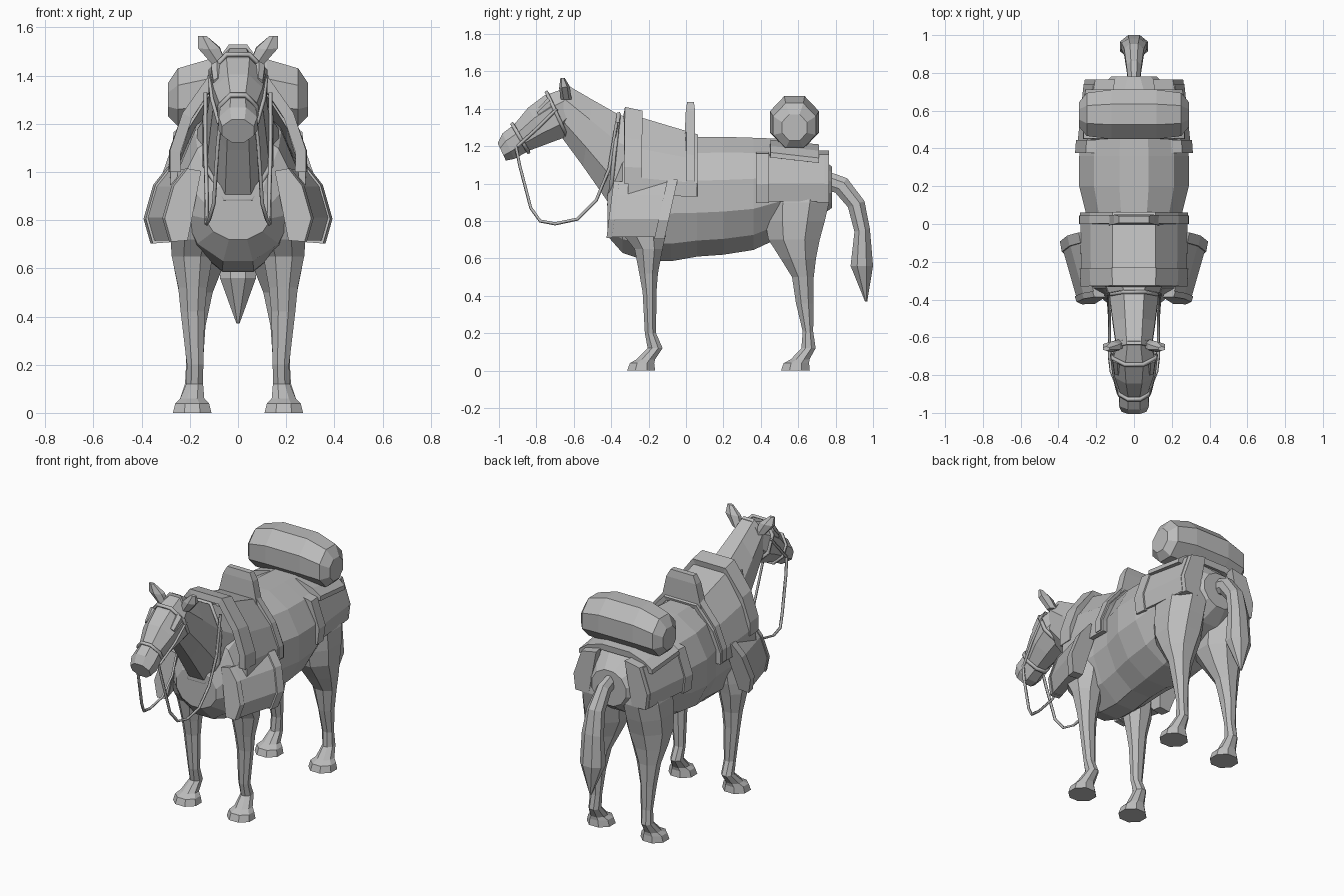
import bpy, bmesh
from math import sin, cos, pi, radians

if "Cube" in bpy.data.objects:
    bpy.data.objects.remove(bpy.data.objects["Cube"])

grey = bpy.data.materials.new("plain_grey")
grey.use_nodes = True
tone = (0.5, 0.5, 0.5, 1)
grey.diffuse_color = tone
grey.node_tree.nodes["Principled BSDF"].inputs["Base Color"].default_value = tone


def skin(name, rings, mirror=False, caps=True, closed=True):
    """Join equal-length point rings with quads."""
    bm = bmesh.new()
    rows = [[bm.verts.new(p) for p in ring] for ring in rings]
    n = len(rows[0])
    for a, b in zip(rows, rows[1:]):
        for i in range(n if closed else n - 1):
            j = (i + 1) % n
            bm.faces.new((a[i], a[j], b[j], b[i]))
    if caps:
        bm.faces.new(rows[0])
        bm.faces.new(rows[-1])
    bmesh.ops.recalc_face_normals(bm, faces=bm.faces)
    mesh = bpy.data.meshes.new(name)
    bm.to_mesh(mesh)
    bm.free()
    mesh.materials.append(grey)
    obj = bpy.data.objects.new(name, mesh)
    bpy.context.collection.objects.link(obj)
    if mirror:
        obj.modifiers.new("mirror", "MIRROR").use_mirror_merge = False
    return obj


def oval(x, y, z, wide, tall, tilt, n=8):
    """Flat-sided ring spanned by x and a direction tilted in the y-z plane."""
    t = radians(tilt)
    pts = []
    for i in range(n):
        a = 2 * pi * (i + 0.5) / n
        u, v = wide * cos(a) / cos(pi / n), tall * sin(a) / cos(pi / n)
        pts.append((x + u, y + v * cos(t), z + v * sin(t)))
    return pts


def tube(name, rows, sides=8):
    """Rows on the centre line: y, z, half width, half height, tilt."""
    skin(name, [oval(0, *r, n=sides) for r in rows])


def leg(name, rows):
    """Rows going up: z, x, y, half width, half depth."""
    skin(name, [oval(x, y, z, w, d, 0) for z, x, y, w, d in rows], mirror=True)


def drape(name, stations, thick):
    """Cloth over the back. Stations: y, top, bottom, half width."""
    half = [(1, 0), (1, .22), (.81, .6), (.4, 1)]
    shape = half + [(-x, z) for x, z in reversed(half)]
    rings = [[(x * w, y, lo + z * (hi - lo)) for x, z in shape]
             for y, hi, lo, w in stations]
    obj = skin(name, rings, caps=False, closed=False)
    mod = obj.modifiers.new("thickness", "SOLIDIFY")
    mod.thickness = thick
    mod.offset = 0


def bag(name, outline, y0, y1, shift0, shift1, lean0=0, lean1=0, grow=1.0):
    """Pouch with an x-z outline; each lean moves that end back with height."""
    cx = sum(p[0] for p in outline) / len(outline)
    cz = sum(p[1] for p in outline) / len(outline)
    base = min(p[1] for p in outline)
    rings = []
    for y, shift, lean in ((y0, shift0, lean0), (y1, shift1, lean1)):
        rings.append([(cx + (x - cx) * grow + shift, y + lean * (z - base),
                       cz + (z - cz) * grow) for x, z in outline])
    skin(name, rings, mirror=True)


def strap(name, points, radius, closed=False):
    """Thin cord along a path, mirrored when open."""
    curve = bpy.data.curves.new(name, "CURVE")
    curve.dimensions = "3D"
    curve.bevel_depth = radius
    curve.bevel_resolution = 0
    line = curve.splines.new("POLY")
    line.points.add(len(points) - 1)
    for p, co in zip(line.points, points):
        p.co = (*co, 1)
    line.use_cyclic_u = closed
    curve.materials.append(grey)
    obj = bpy.data.objects.new(name, curve)
    bpy.context.collection.objects.link(obj)
    if not closed:
        obj.modifiers.new("mirror", "MIRROR")


# Trunk, neck and head
tube("body", [(-.42, .84, .14, .12, 90), (-.34, .9, .23, .27, 90),
              (-.22, .925, .245, .335, 90), (-.08, .935, .24, .35, 90),
              (.06, .93, .255, .32, 90), (.2, .935, .29, .315, 90),
              (.36, .945, .29, .3, 90), (.5, .975, .265, .265, 90),
              (.68, .99, .22, .19, 90), (.78, .98, .12, .11, 90)], sides=12)
tube("neck", [(-.28, 1.06, .17, .28, 86), (-.385, 1.13, .13, .24, 84),
              (-.525, 1.27, .112, .18, 82), (-.66, 1.4, .093, .13, 80)])
tube("head", [(-.61, 1.42, .08, .1, 95), (-.7, 1.36, .115, .125, 118),
              (-.79, 1.31, .102, .11, 120), (-.88, 1.245, .073, .08, 120),
              (-.95, 1.2, .08, .075, 115), (-.985, 1.17, .066, .052, 115)])
skin("ear", [oval(.08, -.64, 1.45, .03, .025, 0, 6),
             oval(.12, -.65, 1.515, .045, .025, 10, 6),
             oval(.148, -.66, 1.565, .017, .01, 0, 6)], mirror=True)
skin("brow", [oval(.088, -.72, 1.43, .024, .03, 120, 6),
              oval(.085, -.79, 1.37, .018, .02, 120, 6)], mirror=True)

# Legs with hooves
leg("front_leg", [(0, .19, -.24, .08, .075), (.04, .19, -.235, .07, .065),
                  (.06, .19, -.215, .05, .05), (.12, .18, -.165, .035, .04),
                  (.2, .178, -.19, .034, .03), (.42, .188, -.195, .05, .037),
                  (.52, .188, -.2, .06, .05), (.65, .19, -.2, .085, .075),
                  (.72, .18, -.22, .1, .11), (.85, .165, -.24, .11, .14),
                  (1, .14, -.24, .09, .12)])
leg("hind_leg", [(0, .19, .585, .08, .077), (.04, .19, .59, .07, .068),
                 (.06, .19, .61, .05, .05), (.12, .185, .655, .035, .038),
                 (.21, .18, .652, .035, .028), (.36, .18, .635, .045, .047),
                 (.5, .175, .625, .07, .058), (.6, .165, .6, .1, .095),
                 (.7, .152, .578, .125, .137), (.8, .15, .582, .128, .16),
                 (.9, .145, .59, .125, .175), (1.04, .11, .6, .115, .15)])

# Tail
tube("tail", [(.74, 1.02, .03, .05, 80), (.83, .99, .04, .05, 50),
              (.91, .89, .052, .047, 20), (.942, .75, .066, .042, 10),
              (.94, .56, .075, .06, 0), (.963, .37, .006, .006, 0)])

# Saddle cloth, front roll, horn and girth strap
drape("saddle_cloth", [(-.31, 1.36, .94, .265), (.06, 1.25, .93, .27)], .03)
drape("front_roll", [(-.33, 1.39, 1.0, .26), (-.235, 1.37, 1.0, .265)], .045)
drape("saddle_strap", [(0, 1.29, .94, .275), (.045, 1.28, .94, .275)], .03)
skin("saddle_horn", [oval(0, .02, 1.24, .14, .028, 0, 4),
                     oval(0, .024, 1.39, .105, .025, 0, 4),
                     oval(0, .024, 1.437, .08, .018, 0, 4)])

# Front bags with raised end bands
pouch = [(.29, .72), (.355, .715), (.382, .81), (.345, .94), (.29, 1.01), (.235, 1)]
bag("front_bag", pouch, -.41, -.14, -.08, 0, .13, .24)
bag("front_bag_back_band", pouch, -.17, -.115, -.005, .005, .24, .24, grow=1.08)
bag("front_bag_front_band", pouch, -.425, -.395, -.08, -.07, .13, .13, grow=1.03)

# Rear bags with raised end bands
pack = [(.2, .905), (.29, .905), (.302, 1.0), (.25, 1.15), (.15, 1.17)]
bag("rear_bag", pack, .4, .74, 0, -.035)
bag("rear_bag_front_band", pack, .375, .445, .005, 0, grow=1.08)
bag("rear_bag_back_band", pack, .7, .765, -.035, -.045, grow=1.05)

# Bedroll on its pad
drape("bedroll_pad", [(.45, 1.215, 1.14, .25), (.71, 1.19, 1.11, .24)], .04)
roll = []
for x, z, r in ((-.29, 1.3, .07), (-.25, 1.31, .12), (-.12, 1.33, .138),
                (.12, 1.33, .138), (.25, 1.31, .12), (.29, 1.3, .07)):
    roll.append([(x, .58 + u, z + h)
                 for u, _, h in oval(0, 0, 0, r * .95, r, 90)])
skin("bedroll", roll)

# Bridle, collar and reins
for name, row in (("noseband", (-.885, 1.243, .075, .087, 120)),
                  ("browband", (-.69, 1.37, .113, .13, 115)),
                  ("collar", (-.385, 1.13, .137, .245, 84))):
    strap(name, oval(0, *row), .012, closed=True)
strap("cheek_strap", [(.118, -.69, 1.4), (.107, -.79, 1.3), (.078, -.9, 1.2)], .009)
strap("rein", [(.075, -.91, 1.2), (.085, -.89, 1.1), (.1, -.83, .87),
               (.12, -.78, .8), (.13, -.7, .785), (.13, -.58, .81),
               (.13, -.48, .91), (.135, -.41, 1.08), (.135, -.37, 1.33)], .009)
